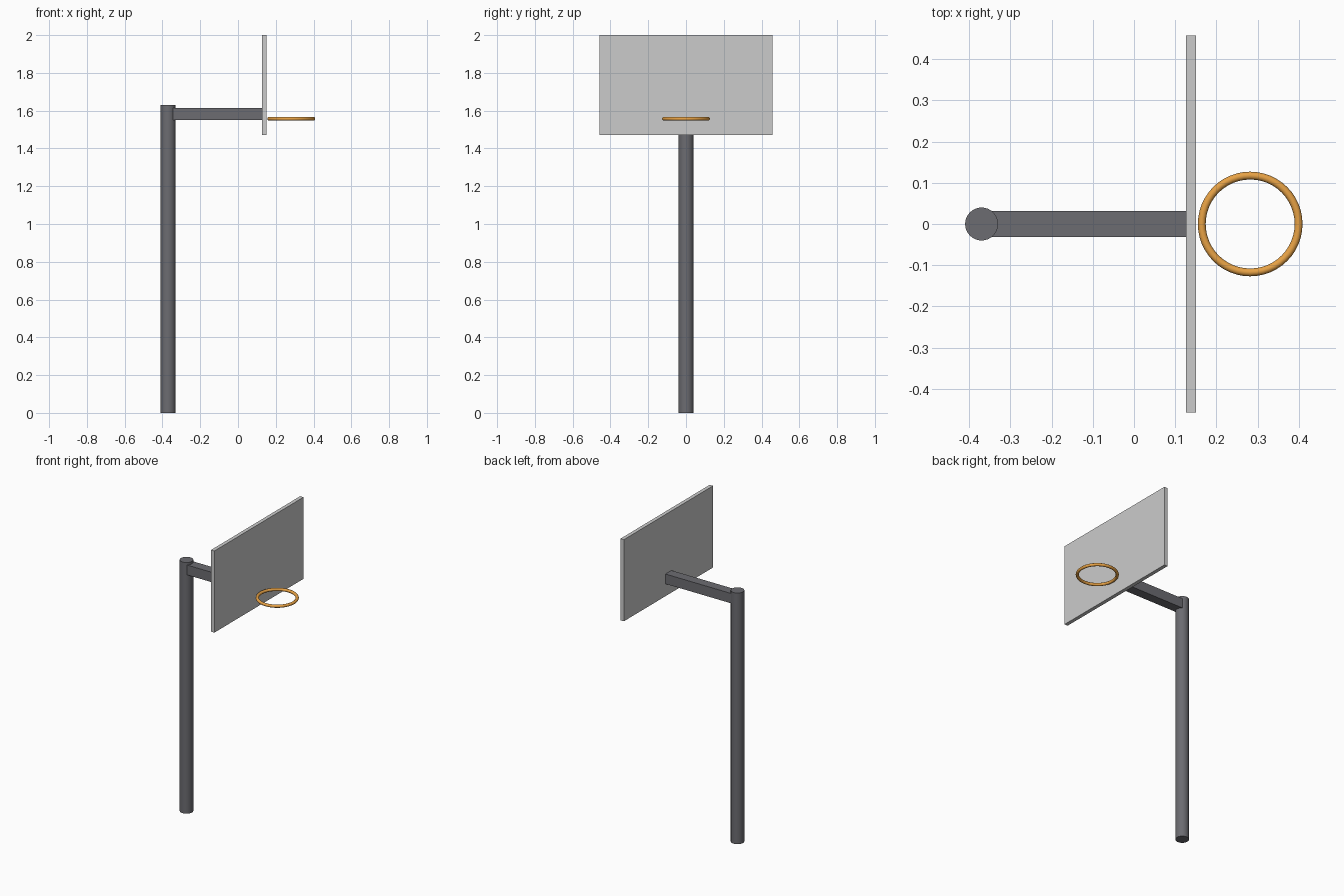
import bpy

if "Cube" in bpy.data.objects:
    bpy.data.objects.remove(bpy.data.objects["Cube"])


def material(name, colour):
    mat = bpy.data.materials.new(name)
    mat.diffuse_color = colour
    mat.use_nodes = True
    mat.node_tree.nodes["Principled BSDF"].inputs["Base Color"].default_value = mat.diffuse_color
    return mat


def box(name, x, y, z):
    """Box from (min, max) ranges on each axis."""
    bpy.ops.mesh.primitive_cube_add(
        size=1, location=[(a + b) / 2 for a, b in (x, y, z)])
    obj = bpy.context.object
    obj.name = name
    obj.scale = [b - a for a, b in (x, y, z)]
    bpy.ops.object.transform_apply(location=False, rotation=False, scale=True)
    return obj


steel = material("dark_steel", (0.15, 0.15, 0.165, 1))
orange = material("rim_orange", (0.8, 0.36, 0.06, 1))

# Upright pole
POLE_H = 1.63
bpy.ops.mesh.primitive_cylinder_add(
    vertices=32, radius=0.04, depth=POLE_H, location=(-0.37, 0, POLE_H / 2))
pole = bpy.context.object
pole.name = "pole"
pole.data.materials.append(steel)
bpy.ops.object.shade_smooth_by_angle()

# Square support arm from the pole to the board
arm = box("support_arm", (-0.37, 0.127), (-0.031, 0.031), (1.55, 1.614))
arm.data.materials.append(steel)

# Backboard
box("backboard", (0.126, 0.15), (-0.457, 0.457), (1.47, 2.0))

# Hoop rim
bpy.ops.mesh.primitive_torus_add(
    location=(0.282, 0, 1.557), major_radius=0.1175, minor_radius=0.0095,
    major_segments=48, minor_segments=12)
rim = bpy.context.object
rim.name = "rim"
rim.data.materials.append(orange)
bpy.ops.object.shade_smooth()
